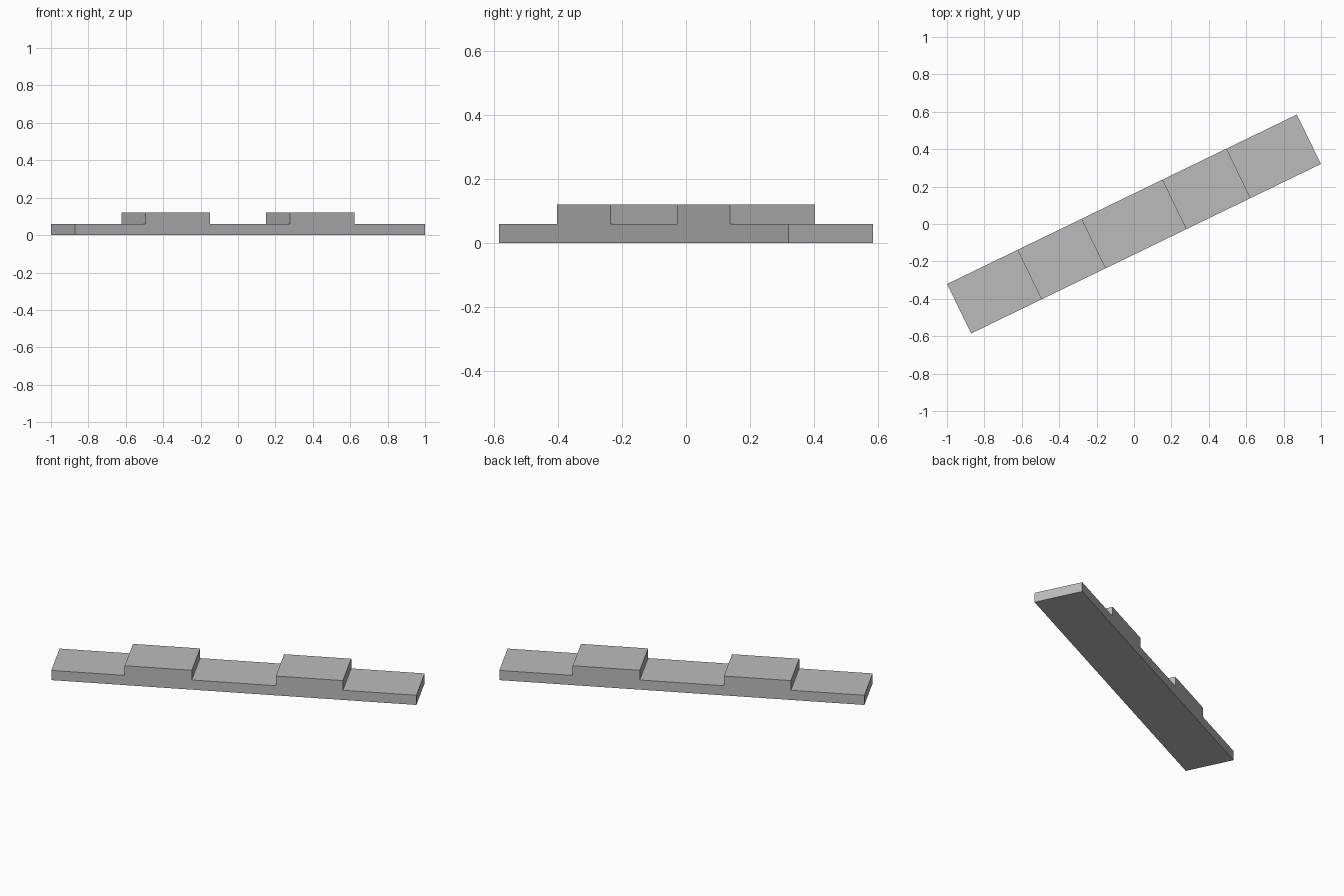
import bpy
import bmesh
from math import radians
from mathutils import Matrix

cube = bpy.data.objects.get("Cube")
if cube:
    bpy.data.objects.remove(cube, do_unlink=True)

# Plain grey material
grey = bpy.data.materials.new("grey")
grey.use_nodes = True
colour = (0.5, 0.5, 0.5, 1)
grey.diffuse_color = colour
grey.node_tree.nodes["Principled BSDF"].inputs["Base Color"].default_value = colour

half_length, half_width = 1.039, 0.147
pad_inner, pad_outer = 0.239, 0.621
base_height, pad_height = 0.06, 0.12

# Side profile: flat bar with two raised pads, mirrored about the middle
right_half = [(pad_inner, base_height), (pad_inner, pad_height),
              (pad_outer, pad_height), (pad_outer, base_height),
              (half_length, base_height), (half_length, 0)]
profile = right_half + [(-u, z) for u, z in reversed(right_half)]

# Extrude the profile across the width and turn the bar diagonally
bm = bmesh.new()
side = bm.faces.new([bm.verts.new((u, -half_width, z)) for u, z in profile])
extruded = bmesh.ops.extrude_face_region(bm, geom=[side], use_keep_orig=True)
moved = [v for v in extruded["geom"] if isinstance(v, bmesh.types.BMVert)]
bmesh.ops.translate(bm, verts=moved, vec=(0, 2 * half_width, 0))
bmesh.ops.recalc_face_normals(bm, faces=bm.faces)
bm.transform(Matrix.Rotation(radians(25.85), 4, "Z"))

mesh = bpy.data.meshes.new("stepped_bar")
bm.to_mesh(mesh)
bm.free()
mesh.materials.append(grey)
bar = bpy.data.objects.new("stepped_bar", mesh)
bpy.context.collection.objects.link(bar)
